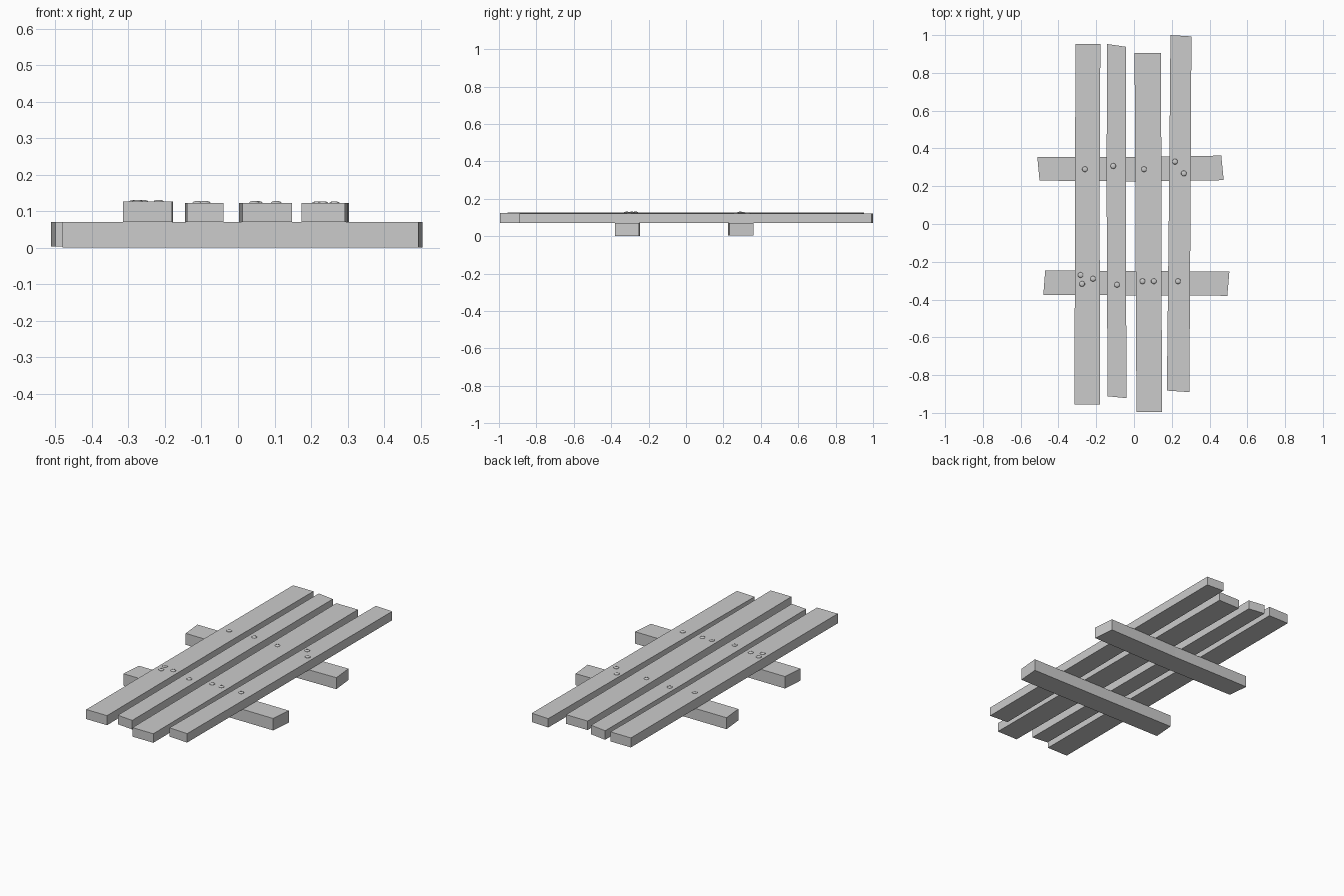
import bpy
import bmesh
from mathutils import Vector

cube = bpy.data.objects.get("Cube")
if cube:
    bpy.data.objects.remove(cube, do_unlink=True)

GREY = (0.6, 0.6, 0.6, 1.0)
grey = bpy.data.materials.new("plain_grey")
grey.use_nodes = True
grey.diffuse_color = GREY
grey.node_tree.nodes["Principled BSDF"].inputs["Base Color"].default_value = GREY


def add_object(name, bm):
    bmesh.ops.recalc_face_normals(bm, faces=bm.faces)
    mesh = bpy.data.meshes.new(name)
    bm.to_mesh(mesh)
    bm.free()
    mesh.materials.append(grey)
    obj = bpy.data.objects.new(name, mesh)
    bpy.context.collection.objects.link(obj)
    return obj


def board(name, outline, bottom, top):
    """Extrude a hand-sawn outline upward into a board."""
    bm = bmesh.new()
    base = bm.faces.new([bm.verts.new((x, y, bottom)) for x, y in outline])
    grown = bmesh.ops.extrude_face_region(bm, geom=[base], use_keep_orig=True)
    lifted = [v for v in grown["geom"] if isinstance(v, bmesh.types.BMVert)]
    bmesh.ops.translate(bm, verts=lifted, vec=Vector((0, 0, top - bottom)))
    return add_object(name, bm)


def nail(name, x, y, z):
    """Low domed nail head, partly sunk in the plank."""
    bm = bmesh.new()
    bmesh.ops.create_uvsphere(bm, u_segments=10, v_segments=6, radius=0.015)
    bmesh.ops.scale(bm, verts=bm.verts, vec=(1, 1, 0.35))
    obj = add_object(name, bm)
    obj.location = (x, y, z)
    for poly in obj.data.polygons:
        poly.use_smooth = True


# Cross beams under the deck
board("rear_beam", [(-0.5, 0.23), (0.0, 0.225), (0.475, 0.232),
                    (0.462, 0.362), (0.0, 0.355), (-0.512, 0.356)], 0.003, 0.07)
board("front_beam", [(-0.48, -0.375), (0.0, -0.378), (0.494, -0.38),
                     (0.505, -0.251), (0.0, -0.249), (-0.47, -0.246)], 0.0, 0.07)

# Long planks, slightly crooked, from right to left
planks = {
    "right_plank": (0.126, [(-0.315, -0.955), (-0.18, -0.955), (-0.182, 0.2),
                            (-0.178, 0.953), (-0.31, 0.953), (-0.312, 0.2)]),
    "inner_right_plank": (0.123, [(-0.14, -0.912), (-0.04, -0.922), (-0.043, 0.2),
                                  (-0.042, 0.938), (-0.143, 0.953), (-0.145, 0.2)]),
    "inner_left_plank": (0.123, [(0.013, -0.995), (0.148, -0.995), (0.145, 0.2),
                                 (0.143, 0.906), (0.003, 0.906), (0.007, 0.2)]),
    "left_plank": (0.122, [(0.174, -0.882), (0.293, -0.89), (0.3, 0.2),
                           (0.304, 0.993), (0.193, 1.0), (0.186, 0.2)]),
}
for name, (top, outline) in planks.items():
    board(name, outline, 0.07, top)

# Nail heads over both beams
nails = {
    "right_plank": [(-0.26, 0.29), (-0.283, -0.27), (-0.275, -0.317), (-0.217, -0.29)],
    "inner_right_plank": [(-0.11, 0.307), (-0.09, -0.322)],
    "inner_left_plank": [(0.053, 0.29), (0.045, -0.303), (0.105, -0.303)],
    "left_plank": [(0.217, 0.33), (0.264, 0.268), (0.233, -0.303)],
}
for plank, spots in nails.items():
    for i, (x, y) in enumerate(spots, 1):
        nail(f"{plank}_nail_{i}", x, y, planks[plank][0])
